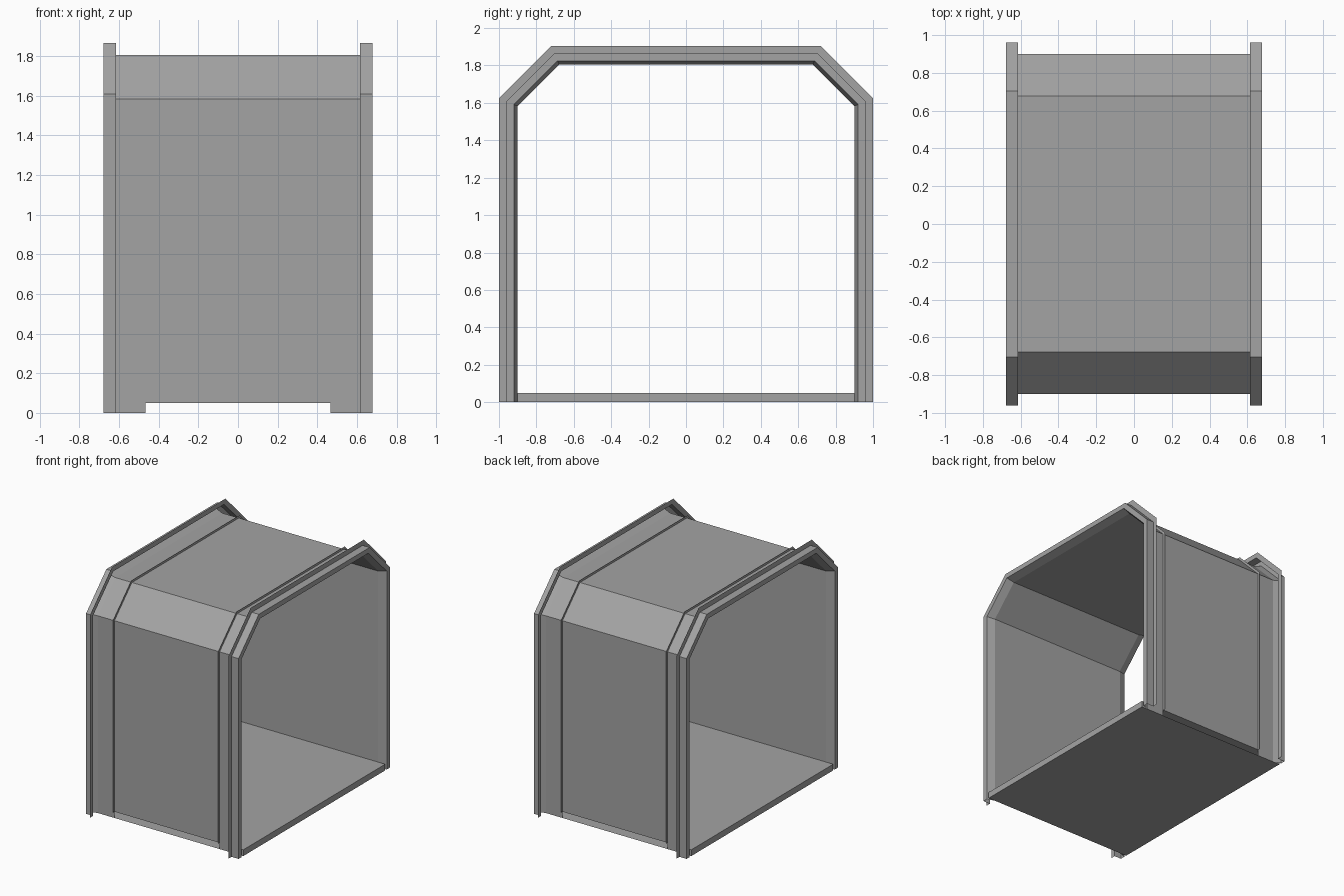
import bpy
import bmesh

cube = bpy.data.objects.get("Cube")
if cube:
    bpy.data.objects.remove(cube, do_unlink=True)

GREY = (0.37, 0.37, 0.37, 1.0)
mat = bpy.data.materials.new("plain grey")
mat.use_nodes = True
mat.diffuse_color = GREY
mat.node_tree.nodes["Principled BSDF"].inputs["Base Color"].default_value = GREY

END, LIP, SEAM = 0.677, 0.615, 0.467   # distances along the tunnel
WALL, FLOOR = 0.9, 0.05                # wall half width, floor thickness


def arch(r, base):
    """Chamfered arch outline at half width r, from the front foot to the back foot."""
    grow = 0.414 * (r - WALL)
    shoulder, top = (r, 1.583 + grow), (0.678 + grow, 0.905 + r)
    half = [(r, base), shoulder, top]
    return [(-y, z) for y, z in half] + half[::-1]


def make_object(name, bm):
    mesh = bpy.data.meshes.new(name)
    bm.to_mesh(mesh)
    bm.free()
    mesh.materials.append(mat)
    obj = bpy.data.objects.new(name, mesh)
    bpy.context.collection.objects.link(obj)
    return obj


def sweep(name, section, base):
    """Sheet swept over the arch; section is a list of (x, half width)."""
    bm = bmesh.new()
    rows = [[bm.verts.new((x, y, z)) for y, z in arch(r, base)] for x, r in section]
    for a, b in zip(rows, rows[1:]):
        for i in range(len(a) - 1):
            bm.faces.new((a[i], b[i], b[i + 1], a[i + 1]))
    return make_object(name, bm)


# Tunnel shell
sweep("tunnel_shell", [(x, WALL) for x in (-LIP, -SEAM, SEAM, LIP)], FLOOR)

# End frames: outer lip, rim, end flange and flared inner reveal; raised seams
frame = [(LIP, 1.0), (LIP, 0.96), (END, 0.96), (END, 0.92), (LIP, WALL)]
for side, label in ((1, "left"), (-1, "right")):
    section = [(side * x, r) for x, r in frame][::side]
    sweep(label + "_end_frame", section, 0)
    sweep(label + "_seam", [(side * SEAM, WALL), (side * SEAM, 0.918)][::side], FLOOR)

# Hollow floor, open along the middle of both long sides
bm = bmesh.new()
sections = []
for x in (-END, -SEAM, SEAM, END):
    ring = [(-WALL, 0), (WALL, 0), (WALL, FLOOR), (-WALL, FLOOR)]
    sections.append([bm.verts.new((x, y, z)) for y, z in ring])
for k, (a, b) in enumerate(zip(sections, sections[1:])):
    for i in range(4):
        if k == 1 and i in (1, 3):
            continue
        j = (i + 1) % 4
        bm.faces.new((a[i], a[j], b[j], b[i]))
bm.faces.new(sections[0][::-1])
bm.faces.new(sections[-1])
bmesh.ops.recalc_face_normals(bm, faces=bm.faces)
make_object("floor", bm)
